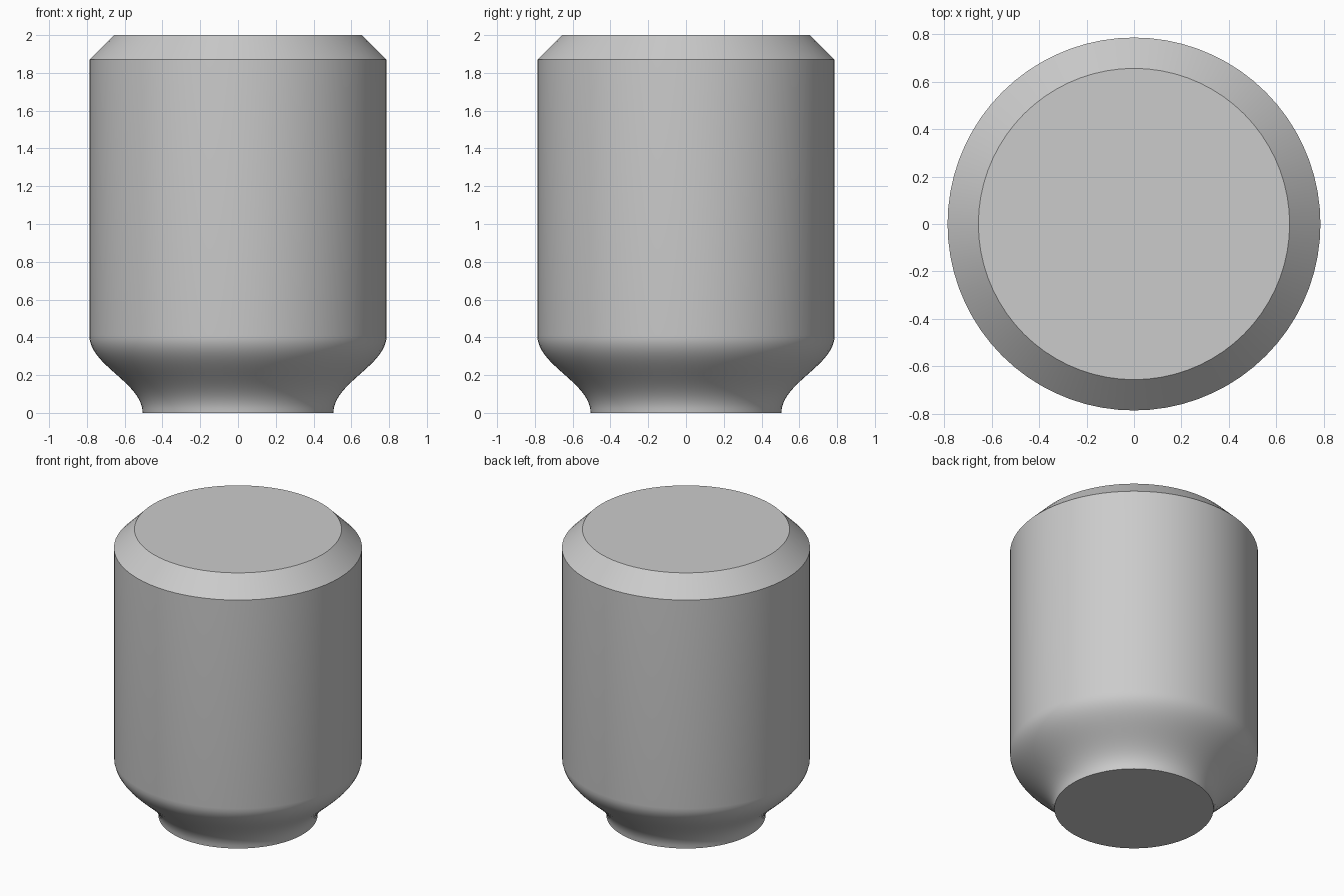
import bpy
import math
import bmesh
from mathutils import Vector
from mathutils.geometry import interpolate_bezier

SEGMENTS = 72
FOOT_R, BODY_R, TOP_R = 0.505, 0.787, 0.657
SHOULDER_Z, CHAMFER_Z, TOP_Z = 0.41, 1.87, 2.0
HANDLE = 0.16

cube = bpy.data.objects.get("Cube")
if cube:
    bpy.data.objects.remove(cube, do_unlink=True)

# Plain grey material
grey = bpy.data.materials.new("light grey")
grey.use_nodes = True
colour = (0.6, 0.6, 0.6, 1)
grey.diffuse_color = colour
grey.node_tree.nodes["Principled BSDF"].inputs["Base Color"].default_value = colour

# Profile: S-curved foot, straight wall, chamfered top
profile = interpolate_bezier(
    Vector((FOOT_R, 0, 0)), Vector((FOOT_R, 0, HANDLE)),
    Vector((BODY_R, 0, SHOULDER_Z - HANDLE)), Vector((BODY_R, 0, SHOULDER_Z)), 20)
profile += [Vector((BODY_R, 0, CHAMFER_Z)), Vector((TOP_R, 0, TOP_Z))]

# Body: one ring per profile point, bridged and capped
bm = bmesh.new()
rings = []
for p in profile:
    angles = [math.tau * i / SEGMENTS for i in range(SEGMENTS)]
    rings.append([bm.verts.new((p.x * math.cos(a), p.x * math.sin(a), p.z)) for a in angles])
for low, high in zip(rings, rings[1:]):
    for i in range(SEGMENTS):
        j = (i + 1) % SEGMENTS
        bm.faces.new((low[i], low[j], high[j], high[i]))
bm.faces.new(rings[0][::-1])
bm.faces.new(rings[-1])

mesh = bpy.data.meshes.new("body")
bm.to_mesh(mesh)
bm.free()
mesh.materials.append(grey)
body = bpy.data.objects.new("body", mesh)
bpy.context.collection.objects.link(body)

# Smooth curves, crisp rims
bpy.ops.object.select_all(action="DESELECT")
body.select_set(True)
bpy.context.view_layer.objects.active = body
bpy.ops.object.shade_smooth_by_angle(angle=math.radians(30))
